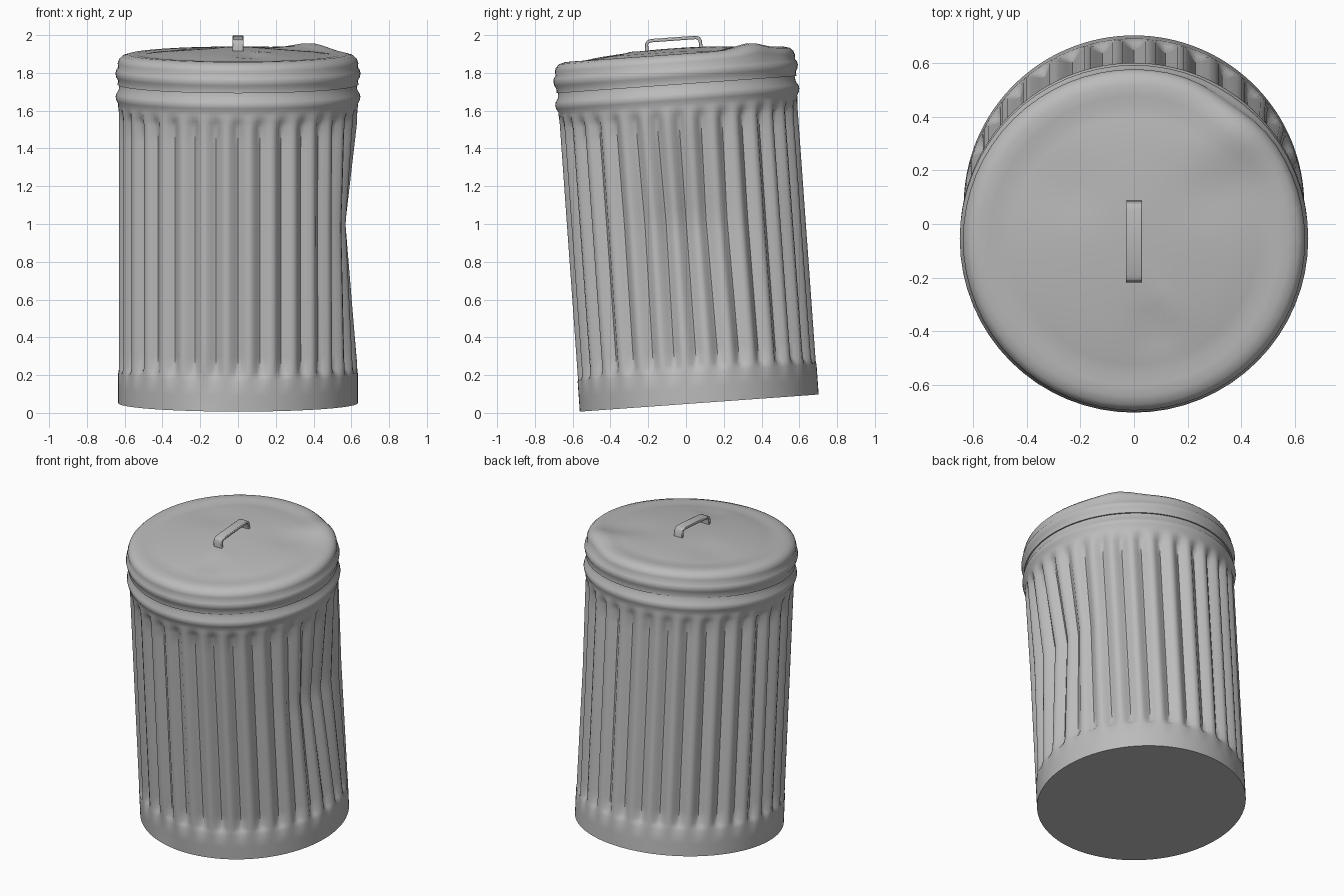
import bpy, bmesh, math
from mathutils import Matrix, Vector

cube = bpy.data.objects.get("Cube")
if cube:
    bpy.data.objects.remove(cube)

FLUTES = 32
TILT = Matrix.Translation((0, 0.07, 0.052)) @ Matrix.Rotation(math.radians(4.1), 4, 'X')

metal = bpy.data.materials.new("galvanized_grey")
metal.use_nodes = True
GREY = (0.5, 0.5, 0.5, 1)
metal.diffuse_color = GREY
bsdf = next(n for n in metal.node_tree.nodes if n.type == 'BSDF_PRINCIPLED')
bsdf.inputs["Base Color"].default_value = GREY


def finish(name, bm, angle):
    bmesh.ops.recalc_face_normals(bm, faces=bm.faces)
    mesh = bpy.data.meshes.new(name)
    bm.to_mesh(mesh)
    bm.free()
    mesh.materials.append(metal)
    obj = bpy.data.objects.new(name, mesh)
    bpy.context.collection.objects.link(obj)
    obj.matrix_world = TILT
    bpy.ops.object.select_all(action='DESELECT')
    obj.select_set(True)
    bpy.context.view_layer.objects.active = obj
    bpy.ops.object.shade_smooth_by_angle(angle=math.radians(angle))
    return obj


def lathe(bm, profile, segments, shape):
    """Spin (radius, height) points; shape(r, h, a) returns the final point."""
    rings = []
    for r, h in profile:
        rings.append([bm.verts.new(shape(r, h, math.tau * i / segments))
                      for i in range(segments)])
    for low, high in zip(rings, rings[1:]):
        for i in range(segments):
            j = (i + 1) % segments
            bm.faces.new((low[i], low[j], high[j], high[i]))
    return rings


def bell(x, width):
    return math.exp(-(x / width) ** 2)


def ramp(x, a, b):
    return min(1, max(0, (x - a) / (b - a)))


def turn(a, centre):
    return (a - centre + math.pi) % math.tau - math.pi


# Fluted can body with a dent in its left side
def body_shape(r, h, a):
    wave = (0.5 + 0.5 * math.cos(FLUTES * a)) ** 1.3
    depth = 0.036 * ramp(h, 0.16, 0.21) * (1 - ramp(h, 1.5, 1.57))
    r -= depth * wave
    reach = ramp(h, 0.2, 0.96) * (1 - ramp(h, 0.96, 1.5))
    r -= 0.068 * reach * bell(turn(a, 0.02), 0.42)
    r -= 0.012 * bell(h - 0.12, 0.08) * bell(turn(a, -1.85), 0.14)
    return Vector((r * math.cos(a), r * math.sin(a), h))


heights = [0, 0.08, 0.16, 0.185, 0.21] + [0.21 + 0.075 * i for i in range(1, 17)]
heights += [1.5, 1.535, 1.57]
body_profile = [(0.634, h) for h in heights]
body_profile += [(0.634, 1.59), (0.644, 1.607), (0.648, 1.625), (0.644, 1.643),
                 (0.632, 1.66), (0.628, 1.69), (0.62, 1.76)]
bm = bmesh.new()
rings = lathe(bm, body_profile, FLUTES * 6, body_shape)
bm.faces.new(rings[0])
bm.faces.new(rings[-1])
finish("can_body", bm, 50)


# Lid with a rolled skirt, shallow dents and one kinked edge
def lid_shape(r, h, a):
    x, y = r * math.cos(a), r * math.sin(a)
    if h > 1.8:
        for dx, dy, width, amount in ((-0.26, 0.2, 0.13, -0.012), (0.3, 0.2, 0.13, -0.012),
                                      (0.08, -0.33, 0.08, -0.014), (0.12, -0.24, 0.06, 0.008),
                                      (0.38, 0.4, 0.13, 0.03)):
            h += amount * bell(math.hypot(x - dx, y - dy), width)
    pull = 1 - 0.025 * bell(turn(a, 0.98), 0.2) * ramp(h, 1.74, 1.82)
    return Vector((x * pull, y * pull, h))


lid_profile = [(0.625, 1.69), (0.637, 1.69), (0.636, 1.715), (0.645, 1.73), (0.649, 1.75),
               (0.645, 1.768), (0.635, 1.782), (0.637, 1.805), (0.63, 1.825), (0.612, 1.842),
               (0.58, 1.851), (0.54, 1.852), (0.5, 1.849), (0.46, 1.855), (0.4, 1.864),
               (0.33, 1.87), (0.26, 1.875), (0.19, 1.879), (0.12, 1.882), (0.05, 1.883)]
bm = bmesh.new()
rings = lathe(bm, lid_profile, FLUTES * 2, lid_shape)
bm.faces.new(rings[-1])
finish("lid", bm, 50)

# Bent strap handle
THICK, HALF = 0.018, 0.03
path = [(-0.143, 1.865), (-0.143, 1.912), (-0.136, 1.926), (-0.12, 1.932)]
path += [(-y, h) for y, h in reversed(path)]
points = [Vector(p) for p in path]
bm = bmesh.new()
loops = []
for i, p in enumerate(points):
    along = (points[min(i + 1, len(points) - 1)] - points[max(i - 1, 0)]).normalized()
    side = Vector((-along.y, along.x)) * THICK / 2
    loops.append([bm.verts.new((x, p.x + s * side.x, p.y + s * side.y))
                  for x, s in ((-HALF, -1), (HALF, -1), (HALF, 1), (-HALF, 1))])
for a, b in zip(loops, loops[1:]):
    for i in range(4):
        j = (i + 1) % 4
        bm.faces.new((a[i], a[j], b[j], b[i]))
bm.faces.new(loops[0])
bm.faces.new(loops[-1])
handle = finish("lid_handle", bm, 40)
bevel = handle.modifiers.new("soft_edges", 'BEVEL')
bevel.width = 0.004
bevel.segments = 2
